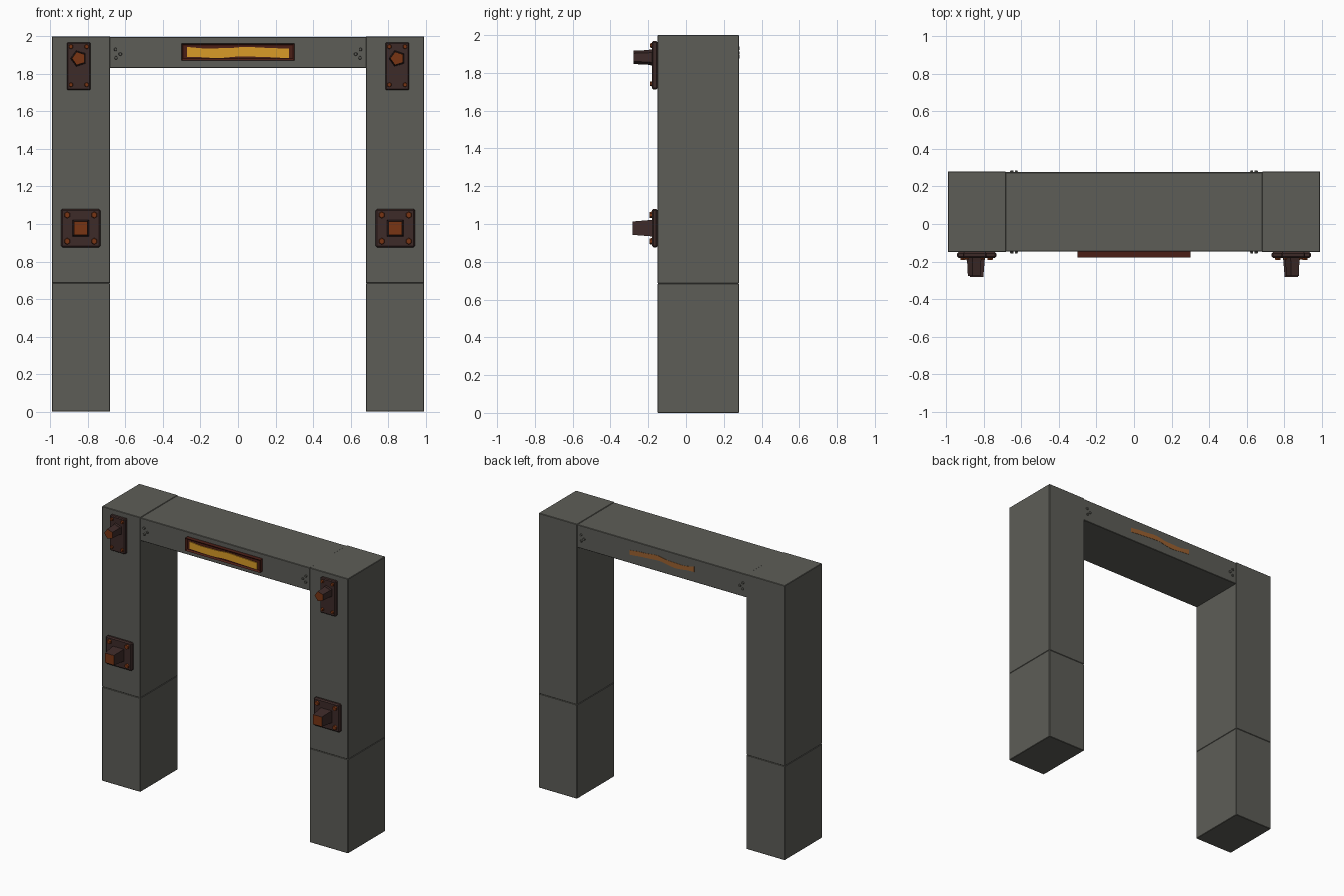
import bpy, bmesh, math
from mathutils import Matrix, Vector

if "Cube" in bpy.data.objects:
    bpy.data.objects.remove(bpy.data.objects["Cube"])


def mat(name, r, g, b):
    m = bpy.data.materials.new(name)
    m.diffuse_color = (r, g, b, 1)
    m.use_nodes = True
    m.node_tree.nodes["Principled BSDF"].inputs["Base Color"].default_value = m.diffuse_color
    return m


STONE = mat("grey stone", 0.11, 0.11, 0.096)
IRON = mat("dark brown iron", 0.048, 0.024, 0.022)
RUST = mat("rust", 0.19, 0.035, 0.007)
FRAME = mat("dark red iron", 0.07, 0.013, 0.008)
GLOW = mat("yellow lamp", 0.70, 0.33, 0.02)
STRIPE = mat("orange stripe", 0.33, 0.12, 0.03)


def finish(name, bm, *mats):
    bmesh.ops.recalc_face_normals(bm, faces=bm.faces)
    me = bpy.data.meshes.new(name)
    bm.to_mesh(me)
    bm.free()
    for m in mats:
        me.materials.append(m)
    ob = bpy.data.objects.new(name, me)
    bpy.context.collection.objects.link(ob)
    return ob


def box(name, lo, hi, m, bevel=0.0):
    lo, hi = Vector(lo), Vector(hi)
    bm = bmesh.new()
    bmesh.ops.create_cube(bm, size=1)
    for v in bm.verts:
        v.co = (lo + hi) / 2 + Vector(a * b for a, b in zip(v.co, hi - lo))
    if bevel:
        bmesh.ops.bevel(bm, geom=bm.edges[:], offset=bevel, segments=1, affect='EDGES')
    return finish(name, bm, m)


def peg(name, x, z, y0, y1, r0, r1, sides, turn, *mats):
    """Tapered peg along y from y0 (radius r0) to y1 (radius r1); the end face takes mats[1]."""
    bm = bmesh.new()
    bmesh.ops.create_cone(bm, cap_ends=True, segments=sides, radius1=r0, radius2=r1, depth=abs(y1 - y0))
    s = 1 if y1 < y0 else -1
    bmesh.ops.transform(bm, verts=bm.verts, matrix=Matrix.Translation((x, (y0 + y1) / 2, z))
                        @ Matrix.Rotation(s * math.pi / 2, 4, 'X') @ Matrix.Rotation(turn, 4, 'Z'))
    bm.normal_update()
    if len(mats) > 1:
        for f in bm.faces:
            if abs(f.normal.y) > 0.9:
                f.material_index = 1
    return finish(name, bm, *mats)


def wavy_strip(name, half, z, h, y0, y1, amp, m):
    """Hand-drawn looking strip with wavy upper and lower edges."""
    bm = bmesh.new()
    n = 16
    xs = [half * (2 * i / n - 1) for i in range(n + 1)]
    mid = lambda x: z + amp * math.sin(x * 17 + 0.6)
    top = [(x, mid(x) + h / 2 + 0.3 * amp * math.sin(x * 41)) for x in xs]
    bot = [(x, mid(x) - h / 2 + 0.3 * amp * math.cos(x * 33)) for x in xs]
    f = bm.faces.new([bm.verts.new((x, y0, zz)) for x, zz in top + bot[::-1]])
    out = bmesh.ops.extrude_face_region(bm, geom=[f])
    for v in out['geom']:
        if isinstance(v, bmesh.types.BMVert):
            v.co.y = y1
    return finish(name, bm, m)


YF, YB = -0.15, 0.28

for side, s in (("left", -1), ("right", 1)):
    # posts in two stacked blocks with a fine seam
    x0, x1 = sorted((s * 0.682, s * 0.992))
    box(side + "_post_lower", (x0, YF, 0), (x1, YB, 0.685), STONE, 0.003)
    box(side + "_post_upper", (x0, YF, 0.685), (x1, YB, 2.0), STONE, 0.003)

    # upper bracket with five-sided peg
    cx, cz = s * 0.848, 1.84
    box(side + "_upper_plate", (cx - 0.063, -0.18, 1.713), (cx + 0.063, YF, 1.968), IRON, 0.006)
    peg(side + "_upper_peg_collar", cx, 1.882, -0.178, -0.195, 0.045, 0.043, 5, math.pi / 2, IRON)
    peg(side + "_upper_peg", cx, 1.882, -0.18, -0.277, 0.042, 0.037, 5, math.pi / 2, IRON, RUST)
    for dx in (-0.042, 0.042):
        for z in (1.945, 1.742):
            peg(side + "_upper_bolt", cx + dx, z, -0.175, -0.19, 0.014, 0.011, 6, 0, RUST)

    # lower bracket with square peg
    cx, cz = s * 0.838, 0.978
    box(side + "_lower_plate", (cx - 0.105, -0.18, cz - 0.102), (cx + 0.105, YF, cz + 0.102), IRON, 0.008)
    peg(side + "_lower_peg", cx, cz, -0.178, -0.283, 0.062, 0.05, 4, math.pi / 4, IRON, RUST)
    for dx in (-0.072, 0.072):
        for dz in (-0.07, 0.07):
            peg(side + "_lower_bolt", cx + dx, cz + dz, -0.175, -0.192, 0.019, 0.015, 6, 0, RUST)

    # small studs at the beam ends, front and back
    for dx, z in ((0.652, 1.93), (0.627, 1.905), (0.65, 1.885)):
        peg(side + "_front_stud", s * dx, z, -0.14, -0.156, 0.011, 0.008, 6, 0, STONE)
        peg(side + "_back_stud", s * dx, z, 0.27, 0.284, 0.011, 0.008, 6, 0, STONE)

# lintel beam, set in slightly from the posts
box("beam", (-0.684, -0.147, 1.83), (0.684, 0.276, 1.997), STONE, 0.003)

# lamp frame with recessed front
bm = bmesh.new()
bmesh.ops.create_cube(bm, size=1)
for v in bm.verts:
    v.co = (v.co.x * 0.604, -0.161 + v.co.y * 0.034, 1.917 + v.co.z * 0.092)
bm.normal_update()
front = [f for f in bm.faces if f.normal.y < -0.9]
bmesh.ops.inset_region(bm, faces=front, thickness=0.014)
for v in front[0].verts:
    v.co.y += 0.012
finish("lamp_frame", bm, FRAME)
wavy_strip("lamp", 0.272, 1.914, 0.05, -0.164, -0.172, 0.004, GLOW)

# painted stripe on the back of the beam
wavy_strip("back_stripe", 0.26, 1.918, 0.034, 0.272, 0.278, 0.008, STRIPE)
